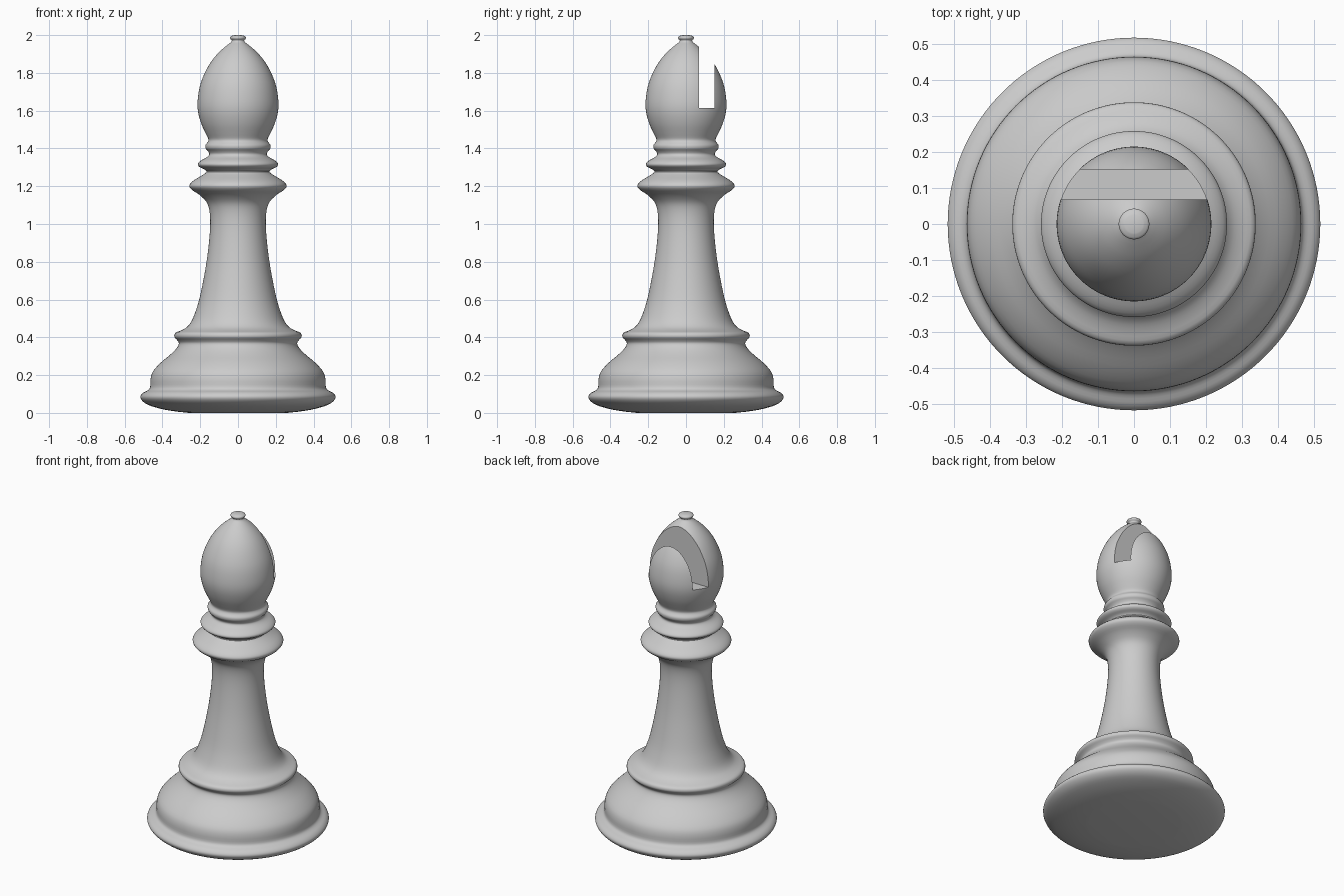
import bpy, bmesh
from math import tau
from mathutils import Vector

if "Cube" in bpy.data.objects:
    bpy.data.objects.remove(bpy.data.objects["Cube"])

# Half profile (radius, height) from foot to finial
PROFILE = [
    (.26, 0), (.34, .009), (.41, .022), (.475, .042), (.508, .065), (.517, .087),
    (.502, .107), (.477, .12), (.465, .137), (.463, .18), (.45, .22), (.41, .265),
    (.36, .307), (.327, .34), (.313, .367), (.322, .385), (.337, .402), (.332, .423),
    (.3, .437), (.27, .455), (.245, .488), (.222, .545), (.203, .61), (.182, .71),
    (.165, .81), (.152, .92), (.147, 1.01), (.152, 1.075), (.168, 1.118),
    (.205, 1.155), (.243, 1.18), (.258, 1.203), (.238, 1.228), (.198, 1.253),
    (.168, 1.274), (.178, 1.289), (.203, 1.301), (.213, 1.317), (.196, 1.336),
    (.165, 1.354), (.152, 1.37), (.16, 1.387), (.171, 1.4), (.172, 1.418),
    (.16, 1.434), (.157, 1.45), (.172, 1.482), (.194, 1.53), (.211, 1.59),
    (.214, 1.65), (.202, 1.73), (.176, 1.8), (.142, 1.86), (.1, 1.91),
    (.06, 1.945), (.038, 1.962), (.033, 1.972), (.041, 1.981), (.041, 1.991), (.025, 1.999)]
STEPS, SEGMENTS = 3, 128


def smooth_curve(points):
    """Catmull-Rom curve through the profile points"""
    p = [Vector(q) for q in points]
    p = [p[0]] + p + [p[-1]]
    out = []
    for a, b, c, d in zip(p, p[1:], p[2:], p[3:]):
        for i in range(STEPS):
            t = i / STEPS
            out.append(.5 * (2 * b + (c - a) * t + (2 * a - 5 * b + 4 * c - d) * t**2
                             + (3 * b - a - 3 * c + d) * t**3))
    return out + [p[-1]]


# Turned body
bm = bmesh.new()
line = [(0, 0)] + [tuple(q) for q in smooth_curve(PROFILE)] + [(0, 2)]
verts = [bm.verts.new((r, 0, max(z, 0))) for r, z in line]
edges = [bm.edges.new(pair) for pair in zip(verts, verts[1:])]
bmesh.ops.spin(bm, geom=verts + edges, cent=(0, 0, 0), axis=(0, 0, 1),
               angle=tau, steps=SEGMENTS, use_duplicate=False)
bmesh.ops.remove_doubles(bm, verts=bm.verts, dist=1e-5)
bmesh.ops.recalc_face_normals(bm, faces=bm.faces)
mesh = bpy.data.meshes.new("turned_body")
bm.to_mesh(mesh)
bm.free()
body = bpy.data.objects.new("turned_body", mesh)
bpy.context.collection.objects.link(body)

# Vertical slot through the back of the head
bpy.ops.mesh.primitive_cube_add(size=1, location=(0, .11, 1.863))
cutter = bpy.context.object
cutter.name = "slot_cutter"
cutter.scale = (1, .083, .5)
cutter.hide_render = True

bpy.ops.object.select_all(action='DESELECT')
body.select_set(True)
bpy.context.view_layer.objects.active = body
slot = body.modifiers.new("slot", 'BOOLEAN')
slot.operation = 'DIFFERENCE'
slot.solver = 'EXACT'
slot.object = cutter
bpy.context.view_layer.update()
bpy.ops.object.modifier_apply(modifier=slot.name)
bpy.data.objects.remove(cutter)
bpy.ops.object.shade_smooth_by_angle(angle=.7)
